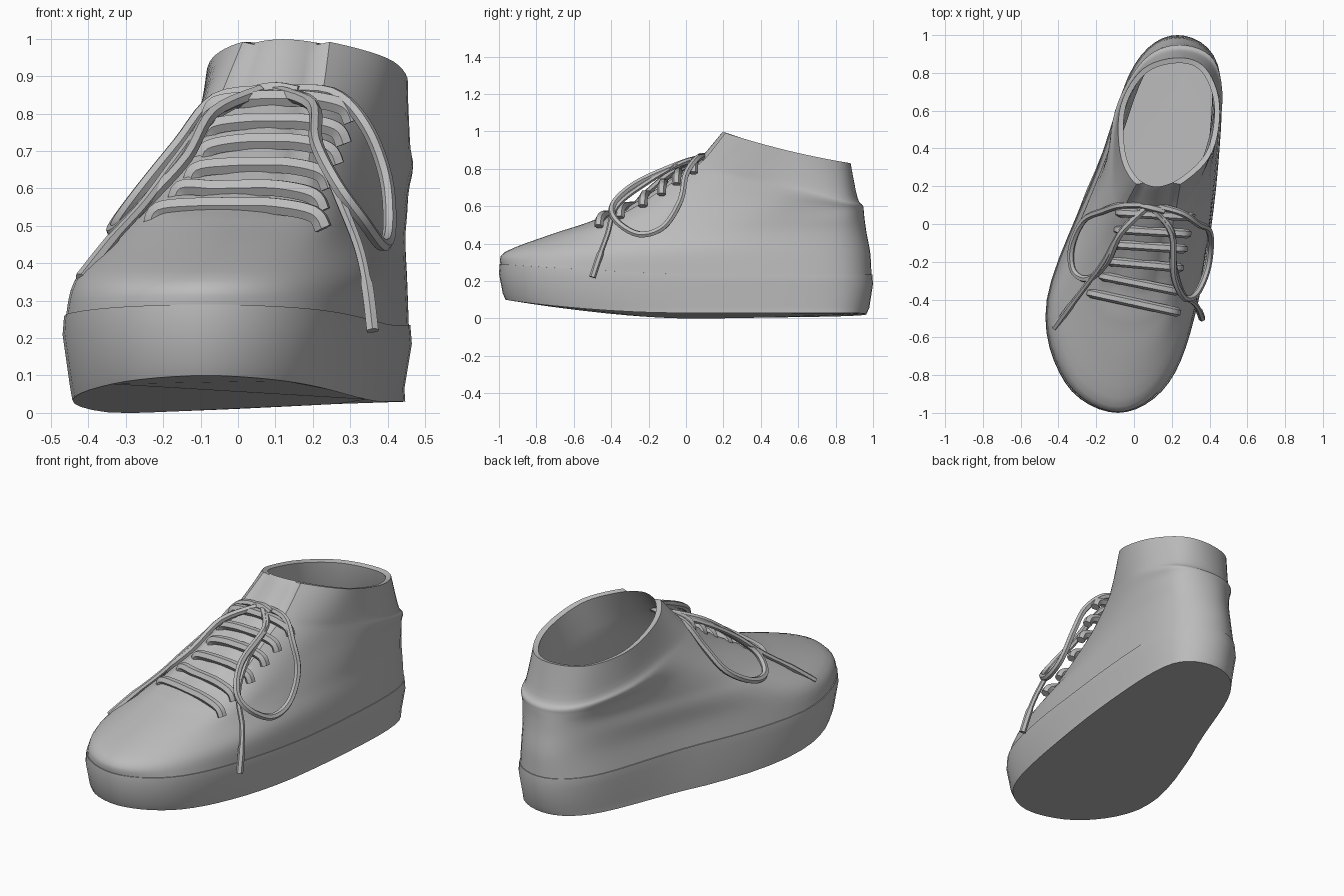
import bpy, bmesh
from mathutils import Vector
from mathutils.bvhtree import BVHTree

if "Cube" in bpy.data.objects:
    bpy.data.objects.remove(bpy.data.objects["Cube"])

grey = bpy.data.materials.new("plain grey")
grey.diffuse_color = (0.5, 0.5, 0.5, 1)
grey.use_nodes = True
grey.node_tree.nodes["Principled BSDF"].inputs["Base Color"].default_value = grey.diffuse_color
SEG, SUB = 6, 4            # samples per outline span, sub-rings per level
FRACTIONS = (0.08, 0.30, 0.65, 0.92)


def spline(pts, n, closed=False):
    """Catmull-Rom curve through the points."""
    c, out = len(pts), []
    for i in range(c if closed else c - 1):
        idx = [i - 1, i, i + 1, i + 2]
        p = [pts[k % c] if closed else pts[min(max(k, 0), c - 1)] for k in idx]
        for s in range(n):
            t = s / n
            out.append(0.5 * (2 * p[1] + (p[2] - p[0]) * t
                              + (2 * p[0] - 5 * p[1] + 4 * p[2] - p[3]) * t * t
                              + (3 * p[1] - p[0] - 3 * p[2] + p[3]) * t ** 3))
    return out if closed else out + [pts[-1].copy()]


def ring(zf, zb, yf, yb, xf, xb, left, right):
    """Closed foot-shaped outline, toe first, tilted from zf to zb."""
    def at(x, f):
        return Vector((x, yf + (yb - yf) * f, zf + (zb - zf) * f))
    pts = [at(xf, 0)] + [at(x, f) for x, f in zip(right, FRACTIONS)] + [at(xb, 1)]
    pts += [at(x, f) for x, f in reversed(list(zip(left, FRACTIONS)))]
    return spline(pts, SEG, True)


def inset(r, d, dz=0.0):
    """Outline moved inwards by d and up by dz."""
    out = []
    for i, p in enumerate(r):
        t = (r[(i + 1) % len(r)] - r[i - 1])
        n = Vector((-t.y, t.x, 0)).normalized()
        out.append(p + n * d + Vector((0, 0, dz)))
    return out


def blend(rings, n):
    """Extra rings between the given ones."""
    cols = [spline([r[i] for r in rings], n) for i in range(len(rings[0]))]
    return [list(r) for r in zip(*cols)]


def loft(name, rings, cap_start, cap_end, angle):
    bm = bmesh.new()
    rows = [[bm.verts.new(p) for p in r] for r in rings]
    n = len(rows[0])
    for a, b in zip(rows, rows[1:]):
        for i in range(n):
            j = (i + 1) % n
            bm.faces.new((a[i], a[j], b[j], b[i]))
    if cap_start:
        bm.faces.new(rows[0][::-1])
    if cap_end:
        bm.faces.new(rows[-1])
    me = bpy.data.meshes.new(name)
    bm.to_mesh(me)
    bm.free()
    return finish(name, me, angle)


def finish(name, me, angle):
    ob = bpy.data.objects.new(name, me)
    bpy.context.collection.objects.link(ob)
    me.materials.append(grey)
    bpy.ops.object.select_all(action='DESELECT')
    bpy.context.view_layer.objects.active = ob
    ob.select_set(True)
    bpy.ops.object.shade_smooth_by_angle(angle=angle)
    return ob


# Sole: thick cup with a toe that curves up and a slight roll to one side
rim = ring(.29, .225, -1, 1, -.085, .23, (-.365, -.462, -.195, .0), (.185, .343, .445, .445))
for p in rim:
    p.z = .235 + .055 * max(0, -p.y) ** 1.2
edge, base = inset(rim, .02), inset(rim, .035)
for e, b, r in zip(edge, base, rim):
    toe = max(0, -r.y)
    lift = .1 * toe ** 1.5 + .03 * min(1, max(0, r.x + .25) / .65) * (1 - min(1, toe))
    e.z, b.z = .035 + lift, lift
    b.x += (r.x - b.x) * .5 * (1 - min(1, toe))
    if r.x < .1 and -.4 < r.y < .8:    # fuller waist on the inner side
        w = 1 - abs(r.y - .2) / .6
        e.x -= .03 * w
        b.x -= .03 * w
loft("sole", [base, edge, inset(rim, .0, -.05), inset(rim, .004), inset(rim, .03)],
     True, True, 0.7)

# Upper: foot-shaped levels from the sole rim to the ankle collar
levels = [
    inset(rim, .008, -.006),
    ring(.355, .35, -.968, .985, -.08, .23, (-.335, -.43, -.165, .025), (.16, .328, .43, .435)),
    ring(.45, .46, -.72, .965, -.04, .23, (-.26, -.345, -.14, .035), (.17, .31, .425, .43)),
    ring(.535, .53, -.47, .955, -.02, .23, (-.22, -.265, -.105, .045), (.20, .32, .435, .43)),
    ring(.665, .58, -.24, .95, .06, .24, (-.14, -.19, -.09, .045), (.21, .335, .45, .425)),
    ring(.80, .605, -.04, .945, .09, .24, (-.09, -.13, -.10, .05), (.23, .365, .465, .425)),
    ring(.865, .645, .05, .917, .10, .24, (-.065, -.105, -.08, .055), (.25, .385, .46, .41)),
    ring(1.005, .83, .17, .88, .12, .24, (-.005, -.075, -.07, .05), (.27, .415, .453, .38))]
for p in levels[7]:                    # collar dips slightly at the sides
    f = (p.y - .17) / .71
    p.z -= .06 * f * (1 - f)
outer = blend(levels, SUB)
# Tongue: throat strip sunk behind the lace flaps
for k, r in enumerate(outer):
    if k > 3 * SUB:
        src = inset(r, .022, -.012)
        for i in range(-4, 5):
            r[i] = src[i]
# Lining: padded collar turned in and followed down to the insole
lining = [inset(levels[7], .028, -.006)] + [inset(levels[k], .035, -.015)
                                            for k in (6, 5, 4, 3, 2, 1)]
upper = loft("upper", outer + lining, False, False, 0.75)

# Laces
surface = BVHTree.FromPolygons([v.co for v in upper.data.vertices],
                               [p.vertices for p in upper.data.polygons])


def on_top(x, y, fallback):
    hit = surface.ray_cast(Vector((x, y, 3)), Vector((0, 0, -1)))[0]
    return hit.z if hit else fallback


def lace(name, pts, radius, taper=None):
    cu = bpy.data.curves.new(name, 'CURVE')
    cu.dimensions = '3D'
    cu.bevel_depth, cu.bevel_resolution, cu.use_fill_caps = radius, 1, True
    sp = cu.splines.new('POLY')
    path = spline([Vector(p) for p in pts], 5)
    sp.points.add(len(path) - 1)
    for i, (q, p) in enumerate(zip(sp.points, path)):
        q.co = (*p, 1)
        q.radius = taper if taper and i > len(path) - 7 else 1
    tmp = bpy.data.objects.new(name, cu)
    bpy.context.collection.objects.link(tmp)
    me = bpy.data.meshes.new_from_object(tmp.evaluated_get(bpy.context.evaluated_depsgraph_get()))
    bpy.data.objects.remove(tmp)
    me.materials.clear()
    finish(name, me, 0.9)


# Cross rows: left x, left y, right x, right y
for n, (xa, ya, xb, yb) in enumerate([
        (-.21, -.37, .20, -.46), (-.15, -.28, .20, -.35), (-.11, -.20, .22, -.23),
        (-.08, -.11, .24, -.13), (-.07, -.03, .26, -.05), (-.06, .06, .28, .04)]):
    mid = on_top((xa + xb) / 2, (ya + yb) / 2, .5) + .006
    pts = []
    for t, drop in ((-.05, .055), (0, .02), (.25, 0), (.5, 0), (.75, 0), (1, .02), (1.07, .06)):
        x, y = xa + (xb - xa) * t, ya + (yb - ya) * t
        z = mid - drop
        if 0 <= t <= 1:
            z = max(z, on_top(x, y, 0) + .008)
        pts.append((x, y, z))
    lace("lace_row_%d" % (n + 1), pts, .025)

# Bow: two loops, two loose ends and a knot
lace("right_loop", [(.1, .1, .86), (.25, .06, .855), (.34, 0, .77), (.395, -.03, .63),
                    (.405, -.12, .49), (.385, -.25, .45), (.33, -.37, .52), (.265, -.39, .61),
                    (.21, -.27, .72), (.2, -.05, .82), (.1, .08, .86)], .018)
lace("left_loop", [(.08, .1, .86), (-.06, .1, .84), (-.16, .07, .72), (-.265, .02, .59),
                   (-.33, -.12, .5), (-.32, -.25, .49), (-.24, -.29, .57), (-.14, -.2, .68),
                   (-.07, -.05, .80), (.06, .08, .86)], .018)
lace("right_end", [(.1, .08, .86), (.2, -.03, .83), (.215, -.22, .72), (.26, -.37, .6),
                   (.32, -.42, .45), (.345, -.46, .34), (.36, -.5, .22)], .014, 1.3)
lace("left_end", [(.06, .1, .86), (-.07, -.04, .79), (-.16, -.2, .68), (-.25, -.32, .56),
                  (-.34, -.44, .46), (-.42, -.55, .36)], .014, 1.2)
lace("knot", [(.04, .1, .855), (.1, .085, .865), (.16, .07, .855)], .022)
